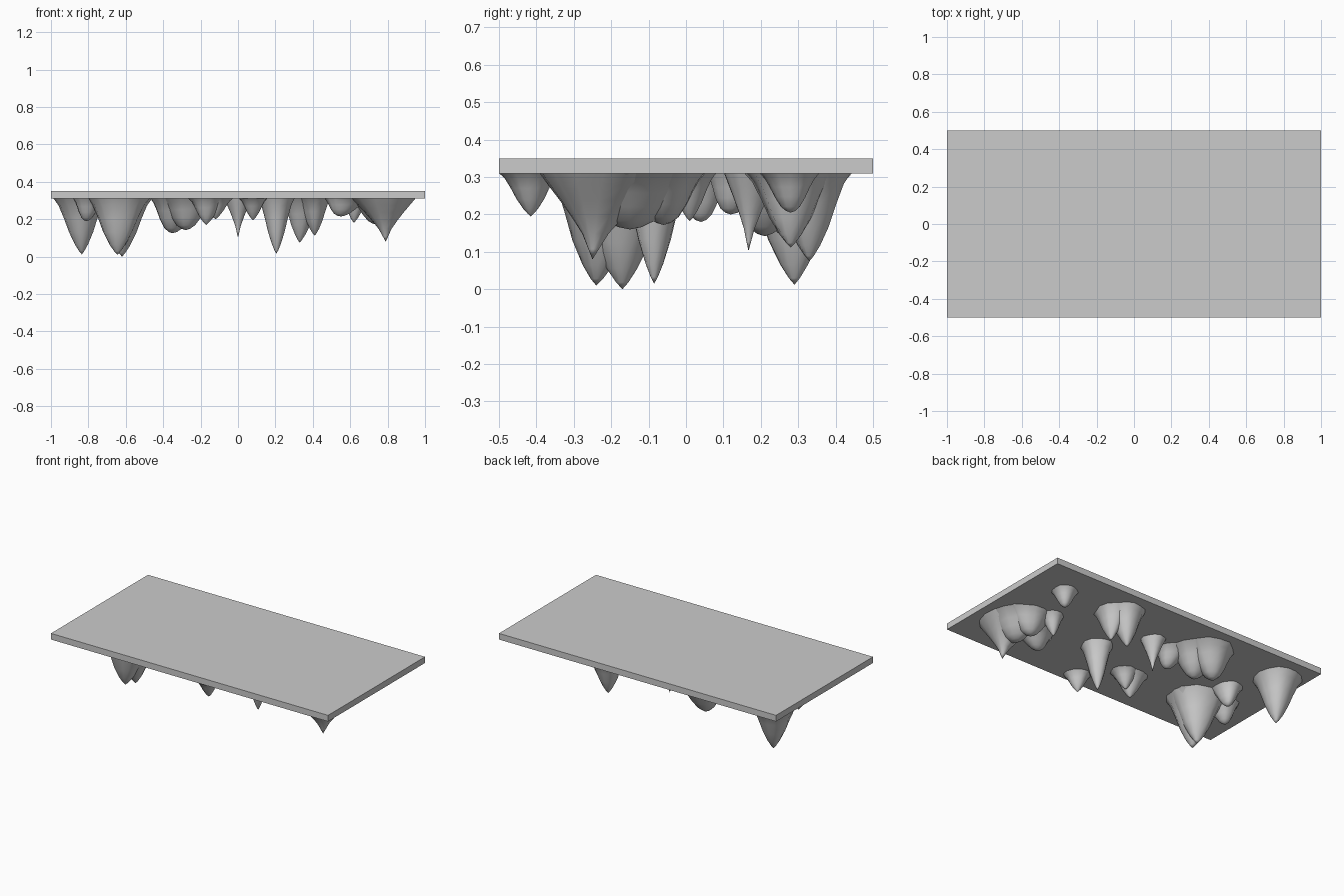
import bpy, bmesh, math, random

if "Cube" in bpy.data.objects:
    bpy.data.objects.remove(bpy.data.objects["Cube"])

random.seed(4)
CEIL = 0.31
SIDES = 14

# Ceiling slab
bpy.ops.mesh.primitive_cube_add(size=1, location=(0, 0, 0.33))
slab = bpy.context.object
slab.name = "ceiling_slab"
slab.scale = (2, 1, 0.04)
bpy.ops.object.transform_apply(location=True, scale=True)

# Profiles: (depth fraction, radius fraction)
SPIKE = [(0, 1), (0.12, 0.83), (0.35, 0.64), (0.6, 0.46), (0.82, 0.25), (0.94, 0.1)]
DOME = [(0, 1), (0.15, 0.83), (0.35, 0.68), (0.6, 0.52), (0.85, 0.32), (0.96, 0.15)]
THORN = [(0, 1), (0.14, 0.82), (0.32, 0.6), (0.5, 0.4), (0.7, 0.2), (0.88, 0.08)]


def stalactite(name, base, radii, tip, profile):
    """Lofted, slightly uneven cone hanging from the slab to a tip."""
    bm = bmesh.new()
    wobble = [random.uniform(0.93, 1.07) for _ in range(SIDES)]
    rings = []
    for t, r in profile:
        s = t ** 0.7
        cx = base[0] + (tip[0] - base[0]) * s
        cy = base[1] + (tip[1] - base[1]) * s
        z = CEIL + (tip[2] - CEIL) * t
        ring = []
        for i in range(SIDES):
            a = math.tau * i / SIDES
            ring.append(bm.verts.new((cx + radii[0] * r * wobble[i] * math.cos(a),
                                      cy + radii[1] * r * wobble[i] * math.sin(a), z)))
        rings.append(ring)
    end = bm.verts.new(tip)
    for i in range(SIDES):
        j = (i + 1) % SIDES
        for up, low in zip(rings, rings[1:]):
            bm.faces.new((up[j], up[i], low[i], low[j]))
        bm.faces.new((rings[-1][j], rings[-1][i], end))
    bmesh.ops.recalc_face_normals(bm, faces=bm.faces)
    for f in bm.faces:
        f.smooth = True
    mesh = bpy.data.meshes.new(name)
    bm.to_mesh(mesh)
    bm.free()
    bpy.context.collection.objects.link(bpy.data.objects.new(name, mesh))


# Large spikes
stalactite("left_back_spike", (-0.84, 0.29), (0.14, 0.155), (-0.835, 0.29, 0.012), SPIKE)
stalactite("left_front_spike_a", (-0.63, -0.2), (0.17, 0.16), (-0.645, -0.24, 0.01), SPIKE)
stalactite("left_front_spike_b", (-0.63, -0.18), (0.17, 0.16), (-0.62, -0.17, 0.0), SPIKE)
stalactite("centre_spike", (0.205, -0.085), (0.095, 0.095), (0.205, -0.085, 0.015), SPIKE)

# Side lobes of the left front cluster
stalactite("left_front_lobe_a", (-0.79, -0.14), (0.09, 0.1), (-0.81, -0.145, 0.19), DOME)
stalactite("left_front_lobe_b", (-0.69, 0.02), (0.08, 0.1), (-0.68, 0.04, 0.18), DOME)

# Right front cluster
stalactite("right_front_thorn", (0.77, -0.22), (0.18, 0.18), (0.79, -0.25, 0.08), THORN)
stalactite("right_front_dome_a", (0.78, -0.16), (0.16, 0.2), (0.77, -0.15, 0.16), DOME)
stalactite("right_front_dome_b", (0.75, -0.08), (0.15, 0.13), (0.74, -0.06, 0.172), DOME)
stalactite("right_front_lobe_a", (0.59, -0.2), (0.12, 0.1), (0.55, -0.22, 0.215), DOME)
stalactite("right_front_lobe_b", (0.63, 0.01), (0.07, 0.07), (0.62, 0.01, 0.182), SPIKE)

# Twin spikes at the back right
stalactite("back_twin_a", (0.34, 0.32), (0.11, 0.12), (0.33, 0.33, 0.075), SPIKE)
stalactite("back_twin_b", (0.4, 0.28), (0.09, 0.12), (0.41, 0.28, 0.112), SPIKE)

# Broad mound at the back left
stalactite("back_mound_a", (-0.32, 0.29), (0.15, 0.15), (-0.35, 0.29, 0.125), DOME)
stalactite("back_mound_b", (-0.27, 0.23), (0.15, 0.14), (-0.28, 0.21, 0.142), DOME)
stalactite("back_mound_c", (-0.17, 0.16), (0.1, 0.1), (-0.15, 0.12, 0.2), DOME)

# Small spikes
stalactite("small_centre_spike", (0.0, 0.175), (0.07, 0.075), (0.0, 0.167, 0.102), THORN)
stalactite("small_front_spike_a", (-0.17, -0.23), (0.1, 0.09), (-0.17, -0.24, 0.17), SPIKE)
stalactite("small_front_spike_b", (-0.11, -0.22), (0.08, 0.08), (-0.12, -0.22, 0.2), SPIKE)
stalactite("small_edge_spike", (0.08, -0.42), (0.075, 0.08), (0.08, -0.415, 0.195), SPIKE)
stalactite("small_back_spike", (0.76, 0.28), (0.075, 0.08), (0.76, 0.28, 0.205), DOME)
